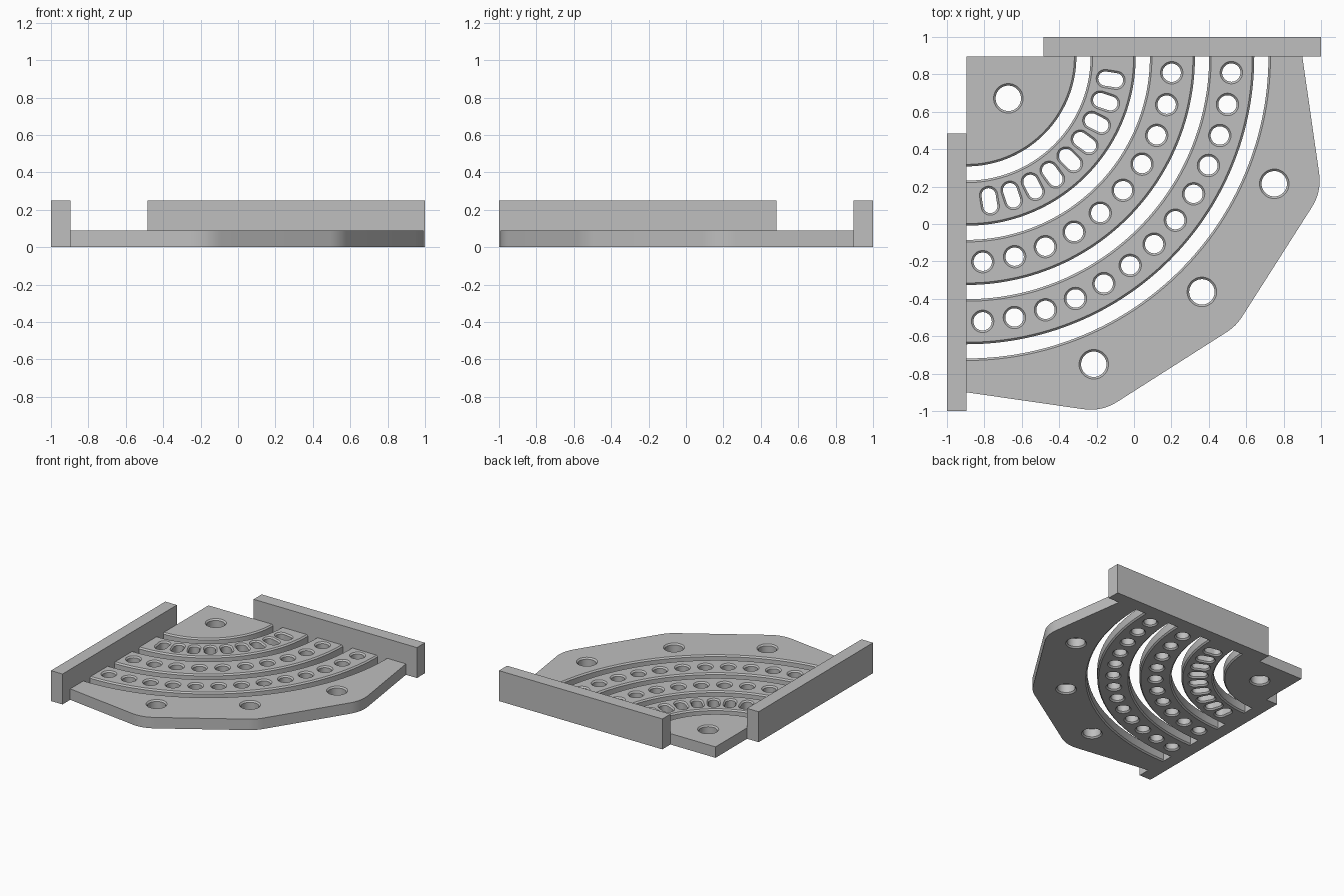
import bpy
import bmesh
from math import radians, sin, cos, pi
from mathutils import Vector

old = bpy.data.objects.get("Cube")
if old:
    bpy.data.objects.remove(old, do_unlink=True)

EDGE = 0.895      # inner face of both walls; the arcs are centred on this corner
THICK = 0.09
CHAMFER = 0.011
WALL_TOP = 0.25

grey = bpy.data.materials.new("plain grey")
grey.use_nodes = True
colour = (0.52, 0.52, 0.52, 1)
grey.diffuse_color = colour
grey.node_tree.nodes["Principled BSDF"].inputs["Base Color"].default_value = colour


def make_object(name, bm):
    bmesh.ops.recalc_face_normals(bm, faces=bm.faces)
    mesh = bpy.data.meshes.new(name)
    bm.to_mesh(mesh)
    bm.free()
    mesh.materials.append(grey)
    obj = bpy.data.objects.new(name, mesh)
    bpy.context.collection.objects.link(obj)
    return obj


def loft(bm, layers):
    """Close a stack of equal outlines, given as (points, height)."""
    rings = [[bm.verts.new((p[0], p[1], z)) for p in pts] for pts, z in layers]
    for low, high in zip(rings, rings[1:]):
        for i in range(len(low)):
            j = (i + 1) % len(low)
            bm.faces.new((low[i], low[j], high[j], high[i]))
    bm.faces.new(rings[0][::-1])
    bm.faces.new(rings[-1])


def polar(radius, degrees):
    """Point on an arc around the inner corner, from the left wall to the back wall."""
    a = radians(degrees)
    return Vector((-EDGE + radius * sin(a), EDGE - radius * cos(a)))


def stadium(centre, radius, half=0.0, tilt=0.0, steps=24):
    """Outline function for a round hole, or a long one when half > 0."""
    def outline(grow):
        axis = Vector((sin(radians(tilt)), -cos(radians(tilt))))
        side = Vector((-axis.y, axis.x))
        pts = []
        for sign in (1, -1):
            for i in range(steps + (1 if half else 0)):
                a = pi * i / steps
                pts.append(centre + sign * (axis * (half + (radius + grow) * sin(a))
                                            + side * (radius + grow) * cos(a)))
        return pts
    return outline


def arc_slot(inner, outer, steps=60):
    """Outline function for a quarter ring, running out past the plate edge."""
    def outline(grow):
        def arc(r):
            pts = [polar(r, 90 * i / steps) for i in range(steps + 1)]
            return [pts[0] - Vector((0.05, 0))] + pts + [pts[-1] + Vector((0, 0.05))]
        return arc(outer + grow) + arc(inner - grow)[::-1]
    return outline


def rounded(points, setbacks, steps=10):
    """Polygon with softly rounded corners."""
    out = []
    for i, (p, s) in enumerate(zip(points, setbacks)):
        p = Vector(p)
        if s == 0:
            out.append(p)
            continue
        a = p + (Vector(points[i - 1]) - p).normalized() * s
        b = p + (Vector(points[(i + 1) % len(points)]) - p).normalized() * s
        for k in range(steps + 1):
            t = k / steps
            out.append(a * (1 - t) ** 2 + p * 2 * t * (1 - t) + b * t ** 2)
    return out


# Plate outline
outline = rounded(
    [(-EDGE, EDGE), (-EDGE, -0.9), (-0.173, -1.004), (0.546, -0.546),
     (1.004, 0.173), (0.9, EDGE)],
    [0, 0, 0.1, 0.06, 0.1, 0])
bm = bmesh.new()
loft(bm, [(outline, 0), (outline, THICK)])
plate = make_object("base_plate", bm)

# All openings: curved slots, radial long holes, round holes, mounting holes
openings = [arc_slot(r - 0.038, r + 0.038) for r in (0.625, 0.942, 1.259, 1.576)]
openings += [stadium(polar(0.78, 9 * i), 0.038, 0.029, 9 * i) for i in range(1, 10)]
for radius, count in ((1.1, 10), (1.418, 13)):
    openings += [stadium(polar(radius, 90 * (i + 0.5) / count), 0.049)
                 for i in range(count)]
for spot in ((-0.672, 0.672), (0.75, 0.215), (0.363, -0.363), (-0.215, -0.75)):
    openings.append(stadium(Vector(spot), 0.068))

# Each cutter flares at both ends to leave a chamfered rim
bm = bmesh.new()
extra = 0.01
for shape in openings:
    wide, narrow = shape(CHAMFER + extra), shape(0)
    loft(bm, [(wide, -extra), (narrow, CHAMFER),
              (narrow, THICK - CHAMFER), (wide, THICK + extra)])
cutter = make_object("opening_cutter", bm)
cutter.hide_render = True

cut = plate.modifiers.new("openings", 'BOOLEAN')
cut.operation = 'DIFFERENCE'
cut.solver = 'EXACT'
cut.object = cutter
bpy.ops.object.select_all(action='DESELECT')
plate.select_set(True)
bpy.context.view_layer.objects.active = plate
bpy.ops.object.modifier_apply(modifier=cut.name)
bpy.data.objects.remove(cutter, do_unlink=True)
bpy.ops.object.shade_smooth_by_angle(angle=radians(30))


# End walls, mirrored across the diagonal
left = [(-1, -1), (-EDGE, -1), (-EDGE, 0.485), (-1, 0.485)]
back = [(-y, -x) for x, y in left]
for name, corners in (("left_wall", left), ("back_wall", back)):
    bm = bmesh.new()
    loft(bm, [(corners, 0), (corners, WALL_TOP)])
    make_object(name, bm)
